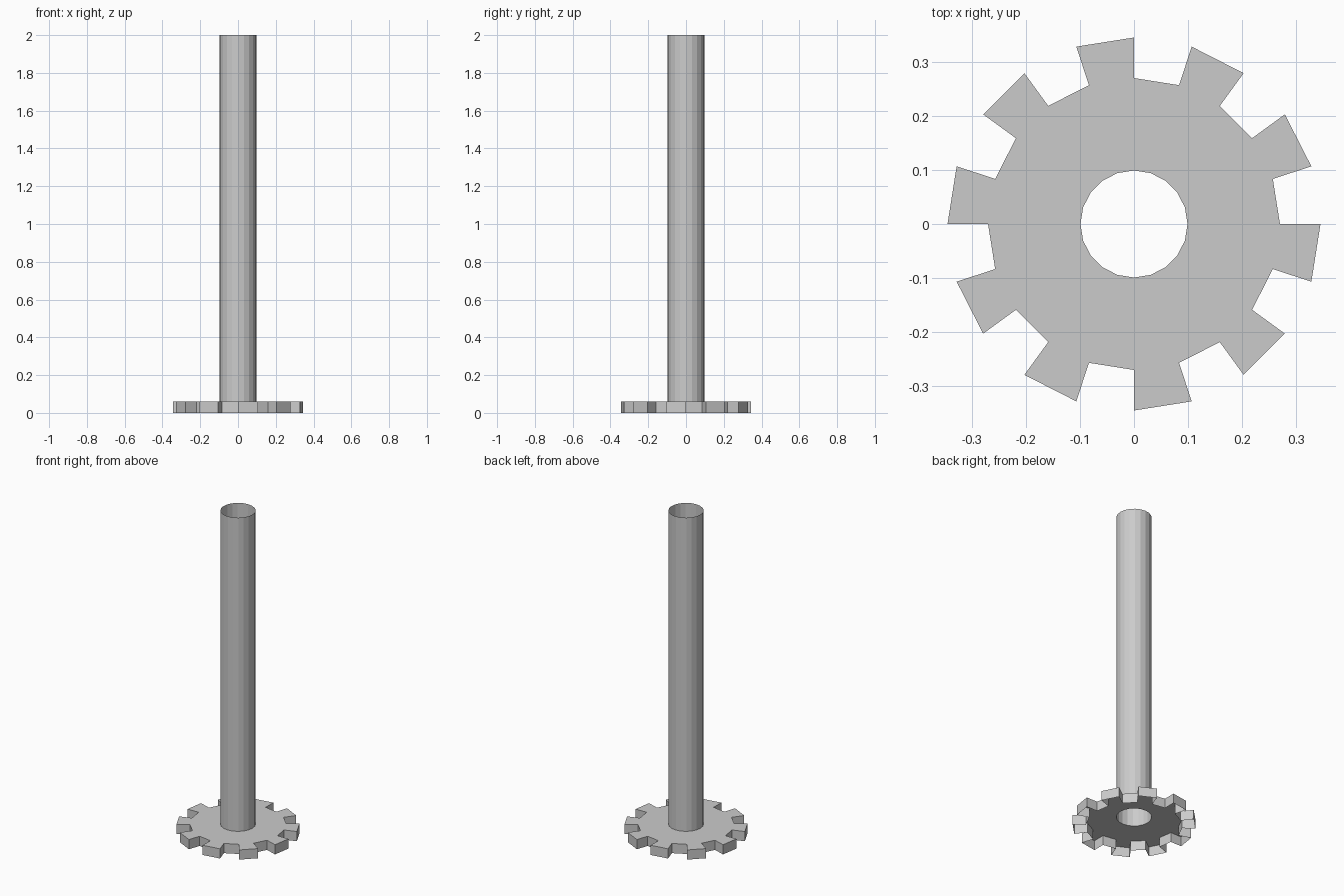
import bpy, bmesh
from math import cos, sin, pi

if "Cube" in bpy.data.objects:
    bpy.data.objects.remove(bpy.data.objects["Cube"])

N = 20                                  # sides of the shaft and gear
R_SHAFT, R_ROOT, R_TIP = 0.099, 0.27, 0.345
H_GEAR, H_TOTAL = 0.06, 2.0


def ring(bm, r, z):
    return [bm.verts.new((r * cos(2 * pi * k / N), r * sin(2 * pi * k / N), z))
            for k in range(N)]


def finish(bm, name):
    mesh = bpy.data.meshes.new(name)
    bm.to_mesh(mesh)
    bm.free()
    obj = bpy.data.objects.new(name, mesh)
    bpy.context.collection.objects.link(obj)
    return obj


# Shaft: open thin-walled tube rising from the gear's top plate
bm = bmesh.new()
low, high = ring(bm, R_SHAFT, H_GEAR), ring(bm, R_SHAFT, H_TOTAL)
for k in range(N):
    j = (k + 1) % N
    bm.faces.new((low[k], low[j], high[j], high[k]))
finish(bm, "shaft")

# Gear: flat toothed plate with a skirt around its outline, open underneath
bm = bmesh.new()
hole = ring(bm, R_SHAFT, H_GEAR)
root, root_low = ring(bm, R_ROOT, H_GEAR), ring(bm, R_ROOT, 0)
tip, tip_low = ring(bm, R_TIP, H_GEAR), ring(bm, R_TIP, 0)
for k in range(N):
    j = (k + 1) % N
    bm.faces.new((hole[k], root[k], root[j], hole[j]))
    if k % 2:                           # tooth: top, end and two flanks
        bm.faces.new((root[k], tip[k], tip[j], root[j]))
        bm.faces.new((tip_low[k], tip_low[j], tip[j], tip[k]))
        bm.faces.new((root_low[k], tip_low[k], tip[k], root[k]))
        bm.faces.new((tip_low[j], root_low[j], root[j], tip[j]))
    else:                               # gap: rim wall
        bm.faces.new((root_low[k], root_low[j], root[j], root[k]))
finish(bm, "gear")
